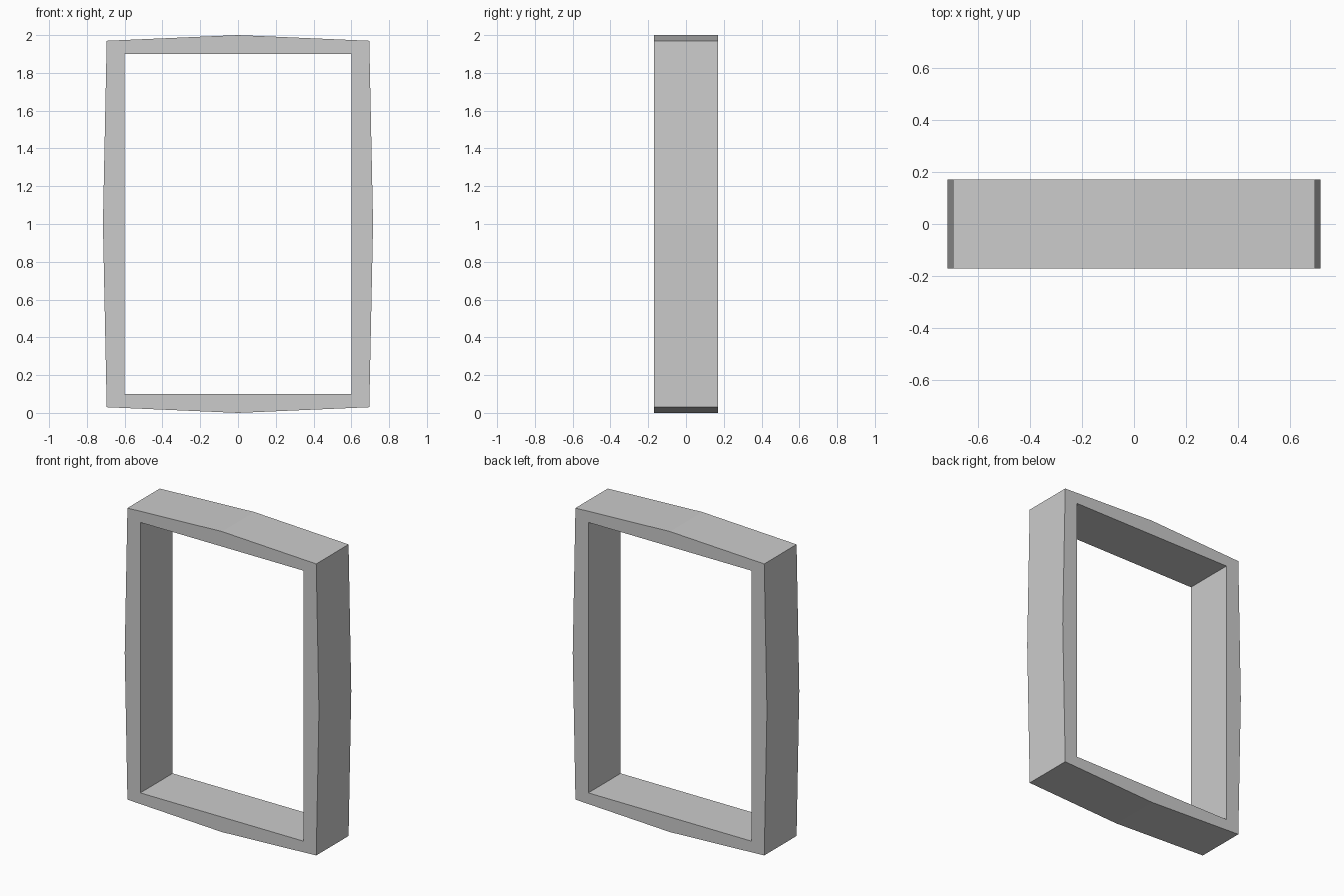
import bpy
import bmesh

cube = bpy.data.objects.get("Cube")
if cube:
    bpy.data.objects.remove(cube, do_unlink=True)

HALF_DEPTH = 0.17
MID_Z = 1.0

grey = bpy.data.materials.new("plain grey")
grey.use_nodes = True
colour = (0.6, 0.6, 0.6, 1)
grey.diffuse_color = colour
grey.node_tree.nodes["Principled BSDF"].inputs["Base Color"].default_value = colour


def ring(half_w, half_h, bulge_x=0.0, bulge_z=0.0):
    """Eight points around a rectangle whose side midpoints can bow outwards."""
    points = []
    for sx, sz in ((1, 0), (1, 1), (0, 1), (-1, 1), (-1, 0), (-1, -1), (0, -1), (1, -1)):
        x = sx * (half_w + (bulge_x if sz == 0 else 0))
        z = sz * (half_h + (bulge_z if sx == 0 else 0))
        points.append((x, MID_Z + z))
    return points


# Bowed outer edge and straight rectangular opening
outer = ring(0.695, 0.97, 0.02, 0.03)
inner = ring(0.6, 0.9)

bm = bmesh.new()
loops = [[bm.verts.new((x, y, z)) for x, z in profile]
         for profile, y in ((outer, -HALF_DEPTH), (outer, HALF_DEPTH),
                            (inner, HALF_DEPTH), (inner, -HALF_DEPTH))]

# Join the four loops into a closed frame: outside, back, inside, front
for a, b in zip(loops, loops[1:] + loops[:1]):
    for i in range(len(a)):
        j = (i + 1) % len(a)
        bm.faces.new((a[i], a[j], b[j], b[i]))
bmesh.ops.recalc_face_normals(bm, faces=bm.faces)

mesh = bpy.data.meshes.new("frame")
bm.to_mesh(mesh)
bm.free()
mesh.materials.append(grey)
frame = bpy.data.objects.new("frame", mesh)
bpy.context.collection.objects.link(frame)
